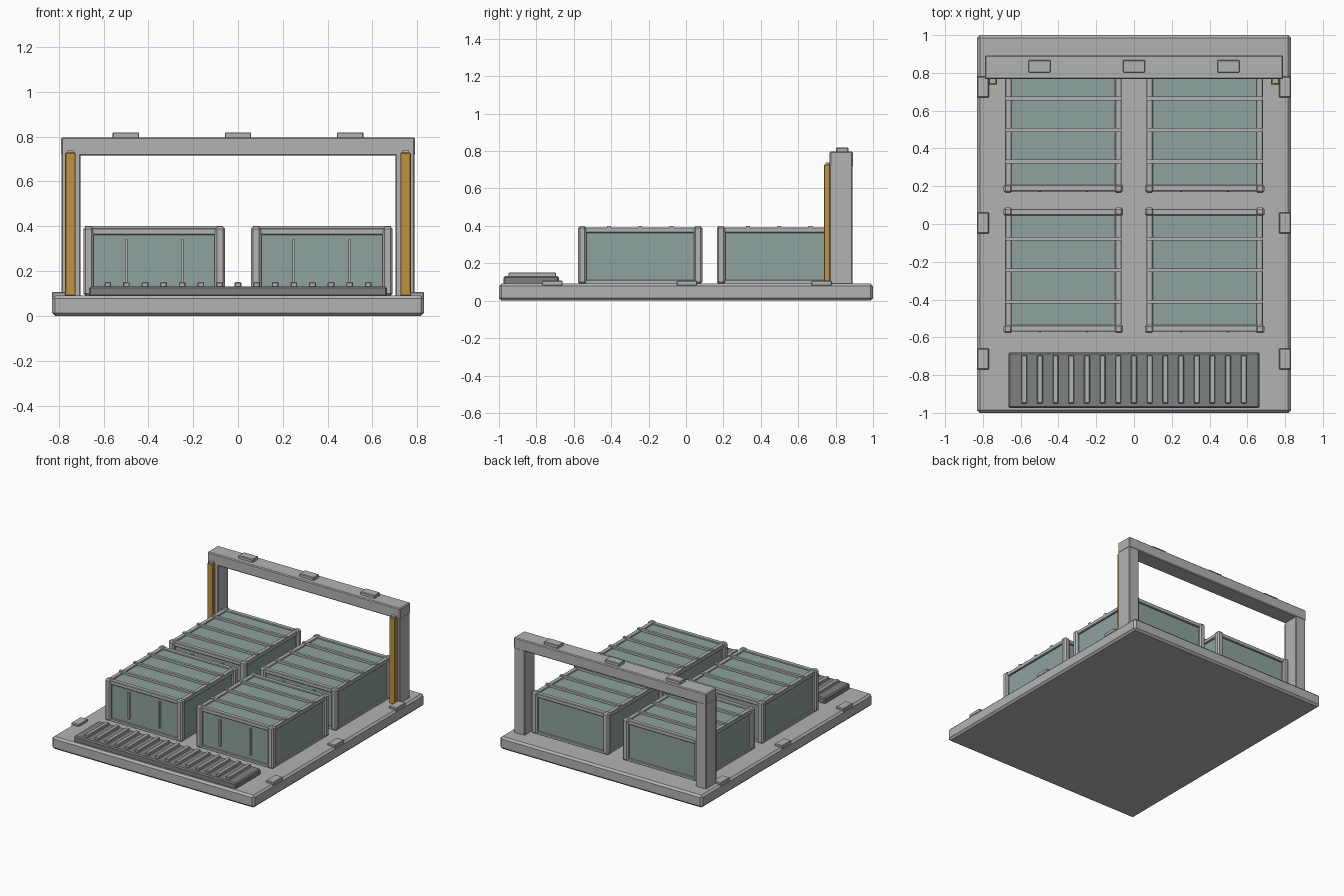
import bpy

cube = bpy.data.objects.get("Cube")
if cube:
    bpy.data.objects.remove(cube, do_unlink=True)


def material(name, rgb):
    m = bpy.data.materials.new(name)
    m.use_nodes = True
    m.diffuse_color = (*rgb, 1)
    m.node_tree.nodes["Principled BSDF"].inputs["Base Color"].default_value = (*rgb, 1)
    return m


GREY = material("light grey", (0.45, 0.45, 0.45))
TEAL = material("pale teal", (0.27, 0.36, 0.345))
GOLD = material("gold", (0.52, 0.29, 0.05))
DARK = material("dark grey green", (0.2, 0.22, 0.21))


def box(name, mat, x, y, z, bevel=0.0):
    """Box from (min, max) ranges on each axis, with optional chamfered edges."""
    ranges = (x, y, z)
    bpy.ops.mesh.primitive_cube_add(size=1, location=[(a + b) / 2 for a, b in ranges])
    ob = bpy.context.object
    ob.name = name
    ob.scale = [abs(b - a) for a, b in ranges]
    bpy.ops.object.transform_apply(location=False, rotation=False, scale=True)
    ob.data.materials.append(mat)
    if bevel:
        mod = ob.modifiers.new("Chamfer", "BEVEL")
        mod.width = bevel
        mod.segments = 1
    return ob


def around(c, half):
    return (c - half, c + half)


# Base deck with edge pads
box("base_deck", GREY, (-0.83, 0.83), (-1, 1), (0, 0.092), 0.014)
for side in (-1, 1):
    for y in (-0.715, 0.005, 0.725):
        box("edge_pad", GREY, around(side * 0.799, 0.031), around(y, 0.055), (0.08, 0.107), 0.004)


# Framed storage crate
def crate(cx, cy):
    hx, hy, low, top = 0.308, 0.325, 0.09, 0.392
    box("crate_body", TEAL, around(cx, hx - 0.012), around(cy, hy - 0.012), (low, 0.384))
    for sx in (-1, 1):
        box("crate_side_top_rail", GREY, around(cx + sx * (hx - 0.017), 0.017),
            around(cy, hy), (0.362, top), 0.004)
        box("crate_side_bottom_rail", GREY, around(cx + sx * (hx - 0.017), 0.017),
            around(cy, hy), (low, 0.11), 0.003)
        for sy in (-1, 1):
            box("crate_corner_post", GREY, around(cx + sx * 0.293, 0.023),
                around(cy + sy * 0.31, 0.023), (low, 0.398), 0.01)
        # Thin upright bars on the front face
        box("crate_front_bar", GREY, around(cx + sx * 0.125, 0.006),
            (cy - hy - 0.004, cy - hy + 0.015), (0.145, 0.34))
    for sy in (-1, 1):
        box("crate_end_top_rail", GREY, around(cx, hx),
            around(cy + sy * (hy - 0.017), 0.017), (0.362, top), 0.004)
        box("crate_end_bottom_rail", GREY, around(cx, hx),
            around(cy + sy * (hy - 0.017), 0.017), (low, 0.11), 0.003)
    for i in (-1, 0, 1):
        box("crate_lid_strap", GREY, around(cx, hx), around(cy + i * 0.167, 0.01), (0.37, 0.4))


for cx in (-0.374, 0.374):
    for cy in (-0.245, 0.498):
        crate(cx, cy)

# Slatted grille at the front
box("grille_tray", DARK, (-0.665, 0.665), (-0.975, -0.68), (0.085, 0.132), 0.008)
for i in range(-7, 8):
    box("grille_slat", GREY, around(i * 0.083, 0.015), (-0.95, -0.695), (0.125, 0.151), 0.004)

# Rear gantry
for side in (-1, 1):
    box("gantry_column", GREY, around(side * 0.745, 0.043), (0.768, 0.89), (0.085, 0.76), 0.005)
    box("guide_rail", GOLD, around(side * 0.748, 0.023), (0.738, 0.77), (0.09, 0.728), 0.003)
    box("guide_rail_cap", GREY, around(side * 0.748, 0.016), (0.745, 0.77), (0.725, 0.738))
box("gantry_beam", GREY, (-0.79, 0.79), (0.768, 0.892), (0.715, 0.797), 0.006)
for x in (-0.5, 0, 0.5):
    box("beam_block", GREY, around(x, 0.059), around(0.835, 0.033), (0.79, 0.819), 0.004)
